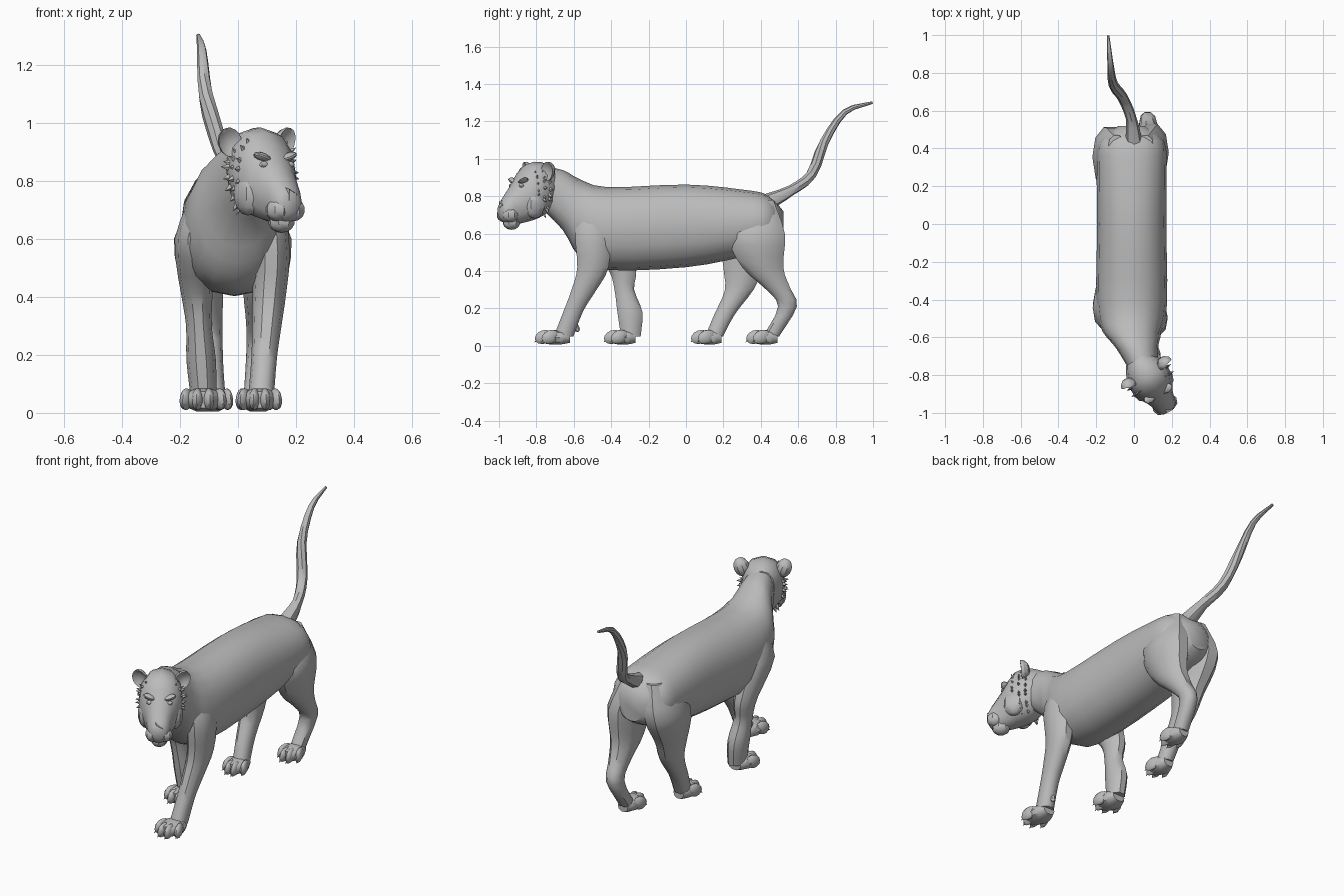
import bpy, bmesh, math, random
from mathutils import Vector, Matrix

if "Cube" in bpy.data.objects:
    bpy.data.objects.remove(bpy.data.objects["Cube"])

random.seed(4)
grey = bpy.data.materials.new("grey clay")
grey.diffuse_color = (0.5, 0.5, 0.5, 1)
grey.use_nodes = True
grey.node_tree.nodes["Principled BSDF"].inputs["Base Color"].default_value = grey.diffuse_color


def finish(name, bm, angle=40):
    bmesh.ops.recalc_face_normals(bm, faces=bm.faces)
    mesh = bpy.data.meshes.new(name)
    bm.to_mesh(mesh)
    bm.free()
    ob = bpy.data.objects.new(name, mesh)
    bpy.context.collection.objects.link(ob)
    mesh.materials.append(grey)
    bpy.ops.object.select_all(action='DESELECT')
    ob.select_set(True)
    bpy.context.view_layer.objects.active = ob
    bpy.ops.object.shade_smooth_by_angle(angle=math.radians(angle))
    return ob


def spline(rows, steps=3):
    """Resample key rows along a smooth curve through them."""
    keys = [Vector(r) for r in rows]
    keys = [keys[0] * 2 - keys[1]] + keys + [keys[-1] * 2 - keys[-2]]
    out = []
    for a, b, c, d in zip(keys, keys[1:], keys[2:], keys[3:]):
        for i in range(steps):
            t = i / steps
            out.append((b * 2 + (c - a) * t + (a * 2 - b * 5 + c * 4 - d) * t ** 2
                        + (b * 3 - a - c * 3 + d) * t ** 3) / 2)
    return out + [keys[-2]]


def loft(name, rings, sides=12, power=0.9):
    """Skin rings given as (centre, half axis a, half axis b)."""
    bm = bmesh.new()
    rows = []
    for c, a, b in rings:
        row = []
        for i in range(sides):
            t = 2 * math.pi * i / sides
            ca, sa = [math.copysign(abs(f) ** power, f) for f in (math.cos(t), math.sin(t))]
            row.append(bm.verts.new(Vector(c) + Vector(a) * ca + Vector(b) * sa))
        rows.append(row)
    for p, q in zip(rows, rows[1:]):
        for i in range(sides):
            j = (i + 1) % sides
            bm.faces.new((p[i], p[j], q[j], q[i]))
    bm.faces.new(rows[0])
    bm.faces.new(rows[-1])
    return finish(name, bm)


def blob(name, matrix, size, seg=10):
    """Ellipsoid placed by a matrix."""
    bm = bmesh.new()
    bmesh.ops.create_uvsphere(bm, u_segments=seg, v_segments=7, radius=1)
    bm.transform(matrix @ Matrix.Diagonal((*size, 1)))
    return finish(name, bm, 35)


# torso and neck: y, top, bottom, half width; the neck bends sideways
torso = spline([(-.80, .965, .76, .07), (-.66, .94, .62, .11), (-.57, .892, .475, .155),
                (-.42, .848, .405, .187), (0, .862, .42, .183), (.30, .835, .475, .185),
                (.44, .805, .52, .17), (.52, .72, .57, .07)])
loft("torso", [((-.012 + max(0, -.57 - y) * .32, y, (t + b) / 2), (w, 0, 0), (0, 0, (t - b) / 2))
               for y, t, b, w in torso], 16)


# legs: height, front and back; width follows depth, x runs from foot to hip
def leg(name, foot_x, hip_x, keys):
    rings = []
    for z, f, b in spline(keys):
        x = foot_x + (hip_x - foot_x) * min(z / .5, 1)
        x -= math.copysign(.2, hip_x) * max(0, z - .6)
        rings.append(((x, (f + b) / 2, z), (.02 + .22 * (b - f), 0, 0), (0, (b - f) / 2, 0)))
    loft(name, rings, 10)


leg("front_right_leg", .075, .115, [(.78, -.53, -.44), (.62, -.595, -.40), (.42, -.585, -.41),
                                    (.30, -.615, -.475), (.19, -.655, -.545), (.05, -.71, -.60)])
leg("front_left_leg", -.115, -.148, [(.78, -.51, -.41), (.60, -.56, -.33), (.41, -.42, -.265),
                                     (.30, -.385, -.275), (.18, -.37, -.23), (.05, -.35, -.24)])
leg("hind_right_leg", .055, .095, [(.78, .36, .47), (.60, .22, .535), (.42, .295, .525),
                                   (.31, .415, .56), (.21, .49, .595), (.05, .41, .50)])
leg("hind_left_leg", -.08, -.128, [(.78, .36, .47), (.60, .19, .52), (.42, .195, .42),
                                   (.30, .205, .365), (.17, .15, .265), (.05, .10, .20)])


# paws: pad, four toes and claws
def paw(name, x, front, back, half):
    rings = []
    for i in range(6):
        t = i / 5
        w = half * (.5 + .4 * math.sin(math.pi * t))
        rings.append(((x, front + .03 + t * (back - front - .06), .045), (w, 0, 0),
                      (0, 0, .03 + .012 * math.sin(math.pi * t))))
    loft(name + "_pad", rings, 10)
    for i in range(4):
        k = (i - 1.5) / 2
        turn = (Matrix.Translation((x + k * half, front + .045 + .035 * (abs(k) > .5), .047))
                @ Matrix.Rotation(k * .35, 4, 'Z'))
        blob(f"{name}_toe_{i + 1}", turn @ Matrix.Rotation(.35, 4, 'X'), (half * .27, .05, .036), 8)
        bm = bmesh.new()
        bmesh.ops.create_cone(bm, segments=5, radius1=.01, radius2=0, depth=.03)
        bm.transform(turn @ Matrix.Translation((0, -.04, -.02)) @ Matrix.Rotation(2.2, 4, 'X'))
        finish(f"{name}_claw_{i + 1}", bm)


paw("front_right_paw", .075, -.805, -.59, .073)
paw("front_left_paw", -.12, -.435, -.24, .078)
paw("hind_right_paw", .06, .325, .52, .064)
paw("hind_left_paw", -.085, .03, .22, .064)
blob("dewclaw", Matrix.Translation((.08, -.59, .10)) @ Matrix.Rotation(.6, 4, 'X'), (.014, .018, .03), 6)

# tail swept along a path, thinning to the tip
path = spline([(0, .43, .765), (-.015, .56, .83), (-.06, .67, .915), (-.11, .74, 1.09),
               (-.125, .85, 1.25), (-.137, .997, 1.30)])
last = len(path) - 1
rings = []
for i, p in enumerate(path):
    d = (path[min(i + 1, last)] - path[max(i - 1, 0)]).normalized()
    side = d.cross(Vector((0, 0, 1))).normalized()
    t = i / last
    r = .007 + .021 * min(1, (1 - t) * 2.2) + .018 * max(0, 1 - t * 5)
    rings.append((p, side * r, side.cross(d) * r))
loft("tail", rings, 8)

# head frame: local x is sideways, -y is forward, turned towards +x
HEAD = Matrix.Translation((.07, -.80, 0)) @ Matrix.Rotation(math.radians(31), 4, 'Z')
SIDE = HEAD.to_3x3() @ Vector((1, 0, 0))
# skull and muzzle: forward, top, bottom, half width
skull = spline([(-.10, .955, .76, .07), (-.03, .982, .69, .108), (.06, .97, .662, .114),
                (.14, .87, .648, .072), (.20, .79, .658, .055), (.225, .755, .69, .03)], 2)
loft("skull", [(HEAD @ Vector((0, -f, (t + b) / 2)), SIDE * w, (0, 0, (t - b) / 2))
               for f, t, b, w in skull])
blob("chin", HEAD @ Matrix.Translation((0, -.155, .66)), (.046, .05, .04), 8)

# nose wedge
bm = bmesh.new()
bmesh.ops.create_cone(bm, segments=3, radius1=.034, radius2=.022, depth=.03)
bm.transform(HEAD @ Matrix.Translation((0, -.212, .752)) @ Matrix.Rotation(math.pi / 2, 4, 'X')
             @ Matrix.Rotation(-math.pi / 2, 4, 'Z'))
finish("nose", bm)

for s, label in ((-1, "left"), (1, "right")):
    def at(x, y, z):
        return HEAD @ Matrix.Translation((s * x, y, z))
    # whisker pad, cheek, brow and eye
    blob(label + "_whisker_pad", at(.032, -.18, .70), (.04, .045, .04), 8)
    blob(label + "_cheek", at(.075, -.055, .755), (.045, .06, .075), 8)
    blob(label + "_brow", at(.052, -.113, .882) @ Matrix.Rotation(s * -.35, 4, 'Y'), (.036, .025, .014), 8)
    blob(label + "_eye", at(.052, -.125, .856), (.018, .012, .011), 8)
    # cupped ear: outer bowl pushed in at the front
    bm = bmesh.new()
    bmesh.ops.create_uvsphere(bm, u_segments=10, v_segments=8, radius=1)
    for v in bm.verts:
        if v.co.y < -.1:
            v.co.y = .35 - .45 * (v.co.x ** 2 + v.co.z ** 2)
    bm.transform(at(.112, 0, .932) @ Matrix.Rotation(s * .35, 4, 'Y')
                 @ Matrix.Rotation(s * .3, 4, 'Z') @ Matrix.Diagonal((.043, .045, .053, 1)))
    finish(label + "_ear", bm, 30)
    # ragged cheek ruff: rows of flat tufts fanned around the jaw
    bm = bmesh.new()
    for row in range(3):
        for k in range(9):
            a = math.radians(48 - 13 * k + random.uniform(-4, 4))
            out = Vector((s * math.cos(a) * .72, .25 - .2 * row, math.sin(a) - .15)).normalized()
            base = Vector((s * .088 * math.cos(a), .012 - .03 * row, .82 + .115 * math.sin(a)))
            wide = out.cross(Vector((0, 1, 0))).normalized() * .022
            tip = base + out * random.uniform(.04, .055)
            thick = Vector((0, .016, 0))
            q = [bm.verts.new(p) for p in (base - wide, base - thick, base + wide, base + thick, tip)]
            for i in range(4):
                bm.faces.new((q[i], q[(i + 1) % 4], q[4]))
            bm.faces.new(q[:4])
    bm.transform(HEAD)
    finish(label + "_ruff", bm, 20)
